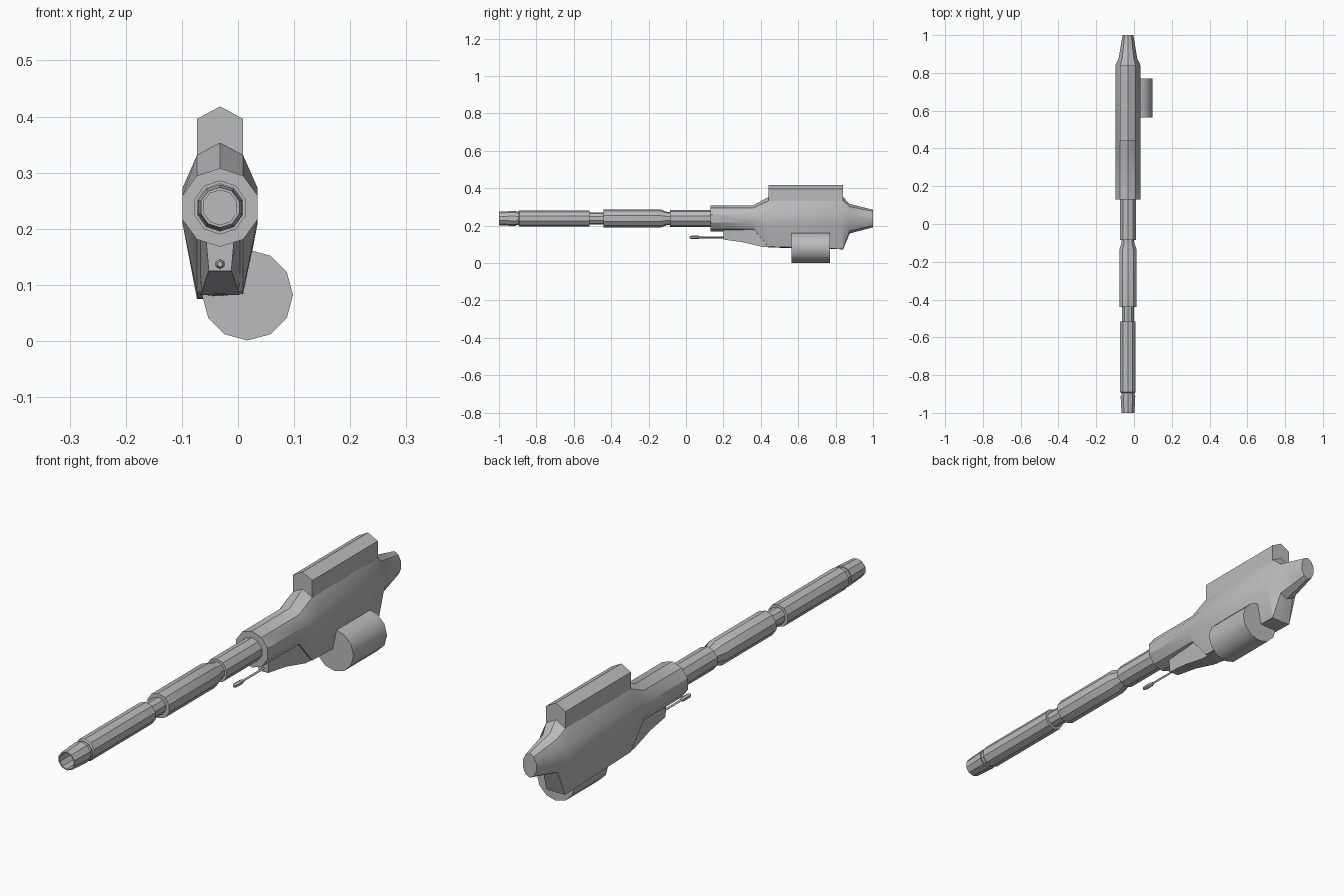
import bpy, bmesh, math

old = bpy.data.objects.get("Cube")
if old:
    bpy.data.objects.remove(old)

CX, CZ = -0.032, 0.238      # bore axis

metal = bpy.data.materials.new("grey metal")
metal.use_nodes = True
GREY = (0.5, 0.5, 0.5, 1)
metal.diffuse_color = GREY
metal.node_tree.nodes["Principled BSDF"].inputs["Base Color"].default_value = GREY


def loft(name, rings):
    """Skin a list of equal-length point rings and cap both ends."""
    bm = bmesh.new()
    loops = [[bm.verts.new(p) for p in ring] for ring in rings]
    n = len(loops[0])
    for a, b in zip(loops, loops[1:]):
        for i in range(n):
            j = (i + 1) % n
            bm.faces.new((a[i], a[j], b[j], b[i]))
    bm.faces.new(loops[0])
    bm.faces.new(loops[-1])
    bmesh.ops.recalc_face_normals(bm, faces=bm.faces)
    mesh = bpy.data.meshes.new(name)
    bm.to_mesh(mesh)
    bm.free()
    mesh.materials.append(metal)
    obj = bpy.data.objects.new(name, mesh)
    bpy.context.collection.objects.link(obj)
    bpy.ops.object.select_all(action='DESELECT')
    obj.select_set(True)
    bpy.context.view_layer.objects.active = obj
    bpy.ops.object.shade_smooth_by_angle(angle=math.radians(32))
    return obj


def circle(y, r, n=10, x=CX, z=CZ):
    return [(x + r * math.sin(math.tau * i / n), y, z + r * math.cos(math.tau * i / n))
            for i in range(n)]


def turned(name, profile, n=10, x=CX, z=CZ):
    return loft(name, [circle(y, r, n, x, z) for y, r in profile])


def mirrored(y, half):
    """Ring from (half width, height) points running top centre to bottom centre."""
    right = [(CX + w, y, z) for w, z in half]
    left = [(CX - w, y, z) for w, z in half[::-1] if w > 0]
    return right + left


def body_ring(y, width, up, side, corner, bottom):
    """Ten-sided section, stretched separately above and below the axis."""
    s1, s2 = math.sin(math.radians(36)), math.sin(math.radians(72))
    c1, c2 = math.cos(math.radians(36)), math.cos(math.radians(72))
    return mirrored(y, [(0, CZ + up), (width * s1, CZ + up * c1), (width * s2, CZ + up * c2),
                        (width * s2, CZ - side), (width * s1, CZ - corner), (0, CZ - bottom)])


# Barrel: hollow muzzle, collars and stepped sleeves
turned("muzzle", [(-0.91, 0.026), (-0.91, 0.041), (-1, 0.036), (-1, 0.031), (-0.915, 0.031)])
turned("muzzle_neck", [(-0.915, 0.036), (-0.885, 0.036)])
turned("front_sleeve", [(-0.895, 0.038), (-0.89, 0.043), (-0.515, 0.043)])
turned("sleeve_gap", [(-0.52, 0.033), (-0.43, 0.033)])
turned("middle_sleeve", [(-0.44, 0.048), (-0.135, 0.048), (-0.1, 0.035), (-0.08, 0.035)])
turned("rear_sleeve", [(-0.085, 0.045), (0.14, 0.045)])

# Receiver: ten-sided collar flaring into the tall body, then the tapered tail
loft("receiver", [
    body_ring(0.13, 0.07, 0.07, 0.022, 0.057, 0.07),
    body_ring(0.36, 0.07, 0.07, 0.022, 0.057, 0.07),
    body_ring(0.44, 0.07, 0.115, 0.03, 0.15, 0.155),
    body_ring(0.84, 0.07, 0.115, 0.03, 0.163, 0.165),
    body_ring(0.875, 0.052, 0.078, 0.026, 0.066, 0.08),
    body_ring(1.0, 0.03, 0.047, 0.015, 0.038, 0.047),
])

# Ridged block on top of the receiver
TOP = [(0, 0.418), (0.041, 0.396), (0.041, 0.3), (0, 0.3)]
loft("top_block", [mirrored(y, TOP) for y in (0.44, 0.84)])

# Sloping housing beneath the collar
loft("lower_housing", [
    mirrored(y, [(0, 0.215), (w + 0.008, 0.215), (w, z), (0, z)])
    for y, w, z in [(0.2, 0.02, 0.125), (0.3, 0.025, 0.112), (0.41, 0.033, 0.086), (0.5, 0.035, 0.082)]
])

# Thin rod with a thicker tip
turned("rod", [(0.06, 0.005), (0.21, 0.005)], 4, z=0.137)
turned("rod_tip", [(0.02, 0.005), (0.03, 0.009), (0.065, 0.009), (0.075, 0.005)], 6, z=0.137)

# Drum on the left side
turned("side_drum", [(0.565, 0.081), (0.77, 0.081)], 12, 0.017, 0.082)
